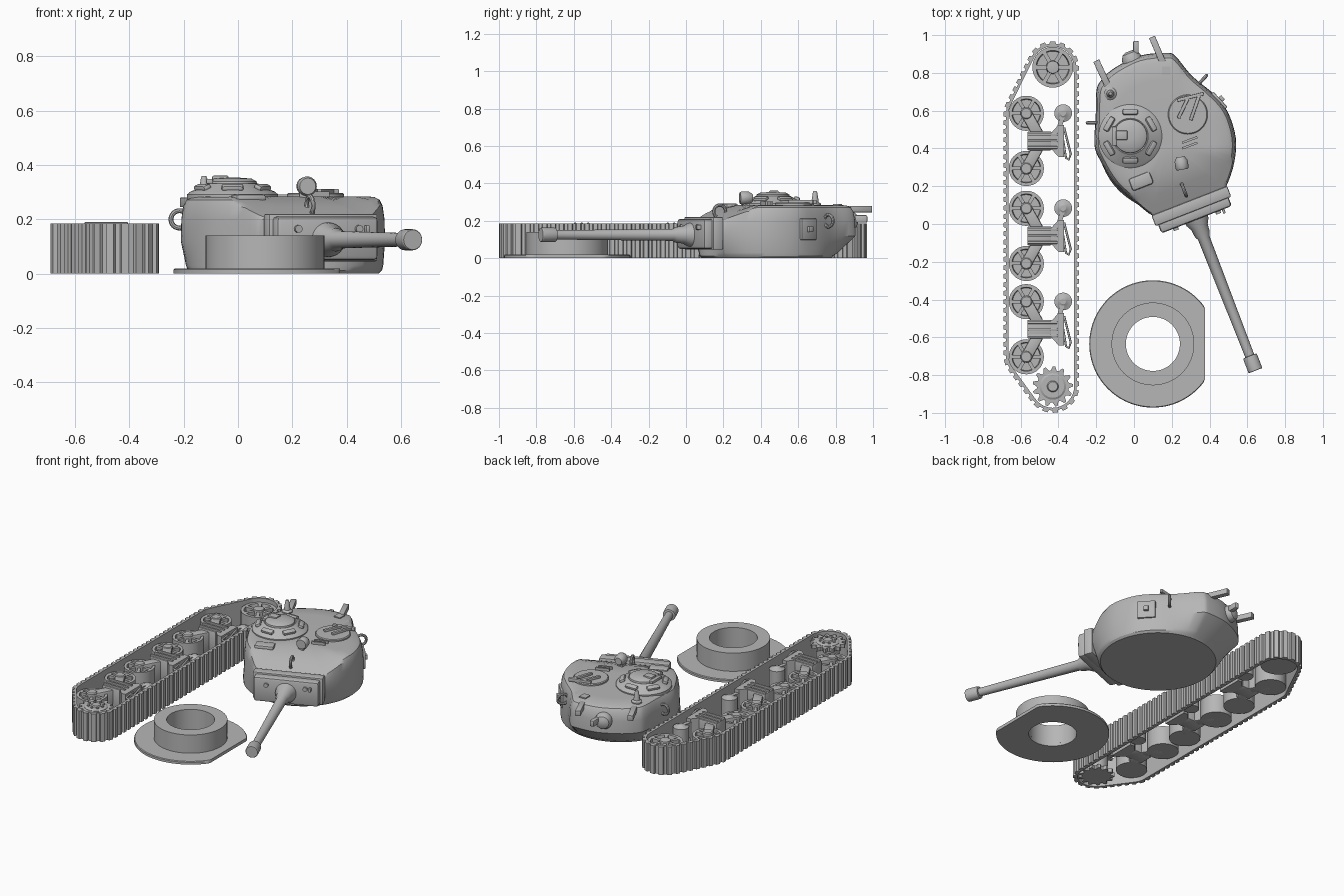
import bpy, bmesh, math
from math import pi, sin, cos, radians
from mathutils import Matrix, Vector, Euler, geometry

if "Cube" in bpy.data.objects:
    bpy.data.objects.remove(bpy.data.objects["Cube"], do_unlink=True)

grey = bpy.data.materials.new("plain_grey")
grey.use_nodes = True
grey.diffuse_color = (0.47, 0.47, 0.47, 1)
grey.node_tree.nodes["Principled BSDF"].inputs["Base Color"].default_value = (0.47, 0.47, 0.47, 1)
made = []


def place(loc, rot=(0, 0, 0)):
    return Matrix.Translation(loc) @ Euler(rot).to_matrix().to_4x4()


def finish(name, bm, matrix):
    bmesh.ops.recalc_face_normals(bm, faces=bm.faces)
    mesh = bpy.data.meshes.new(name)
    bm.to_mesh(mesh)
    bm.free()
    mesh.materials.append(grey)
    obj = bpy.data.objects.new(name, mesh)
    obj.matrix_world = matrix
    bpy.context.collection.objects.link(obj)
    made.append(obj)
    return obj


def loft(name, loops, matrix=Matrix(), cyclic=False):
    """Bridge equal loops of points; cap both ends, or join last to first."""
    bm = bmesh.new()
    rows = [[bm.verts.new(p) for p in loop] for loop in loops]
    n = len(rows[0])
    pairs = list(zip(rows, rows[1:])) + ([(rows[-1], rows[0])] if cyclic else [])
    for a, b in pairs:
        for i in range(n):
            j = (i + 1) % n
            bm.faces.new((a[i], a[j], b[j], b[i]))
    if not cyclic:
        bm.faces.new(rows[0])
        bm.faces.new(rows[-1])
    return finish(name, bm, matrix)


def lathe(name, profile, matrix, n=32, cyclic=False, max_x=9):
    turn = [2 * pi * i / n for i in range(n)]
    return loft(name, [[(min(r * cos(t), max_x), r * sin(t), z) for t in turn]
                       for r, z in profile], matrix, cyclic)


def box(name, size, matrix, bevel=0):
    bm = bmesh.new()
    bmesh.ops.create_cube(bm, size=1, matrix=Matrix.Diagonal((*size, 1)))
    if bevel:
        bmesh.ops.bevel(bm, geom=bm.edges[:], offset=bevel, segments=2, affect='EDGES', profile=0.5)
    return finish(name, bm, matrix)


def bar(name, p, q, width, z0, z1, bevel=0):
    p, q = Vector(p), Vector(q)
    d, m = q - p, (p + q) / 2
    return box(name, (d.length, width, z1 - z0),
               place((m.x, m.y, (z0 + z1) / 2), (0, 0, math.atan2(d.y, d.x))), bevel)


def torus(name, loc, rot, r, tube):
    prof = [(r + tube * cos(a * pi / 4), tube * sin(a * pi / 4)) for a in range(8)]
    return lathe(name, prof, place(loc, rot), 24, True)


def rod(name, points, radius):
    curve = bpy.data.curves.new(name, 'CURVE')
    curve.dimensions = '3D'
    curve.bevel_depth, curve.bevel_resolution, curve.use_fill_caps = radius, 2, True
    sp = curve.splines.new('POLY')
    sp.points.add(len(points) - 1)
    for pt, co in zip(sp.points, points):
        pt.co = (*co, 1)
    curve.materials.append(grey)
    bpy.context.collection.objects.link(bpy.data.objects.new(name, curve))


# --- Track belt, wrapped round the idler, sprocket and end wheels ---
IDLER, SPROCKET, WHEEL_X = Vector((-0.43, 0.83)), Vector((-0.43, -0.86)), -0.57
wraps = [(IDLER, 0.111), (SPROCKET, 0.113), (Vector((WHEEL_X, 0.585)), 0.094), (Vector((WHEEL_X, -0.70)), 0.094)]
cloud = [c + r * Vector((cos(a * pi / 36), sin(a * pi / 36))) for c, r in wraps for a in range(72)]
hull = [cloud[i] for i in geometry.convex_hull_2d(cloud)]
dist = [0]
for a, b in zip(hull, hull[1:] + hull[:1]):
    dist.append(dist[-1] + (b - a).length)


def along(s):
    s %= dist[-1]
    i = max(k for k in range(len(hull)) if dist[k] <= s)
    a, b = hull[i], hull[(i + 1) % len(hull)]
    d = (b - a).normalized()
    normal = Vector((d.y, -d.x))
    if normal.dot(a - Vector((-0.47, 0))) < 0:
        normal.negate()
    return a + d * (s - dist[i]), normal


LINKS, H = 92, 0.185
inner, outer = [], []
for k in range(LINKS):
    for frac, lift in ((0, 0.027), (0.5, 0.027), (0.58, 0.014), (0.92, 0.014)):
        p, nrm = along((k + frac) * dist[-1] / LINKS)
        inner.append(p)
        outer.append(p + nrm * lift)
loft("track_belt", [[(p.x, p.y, z) for p in ring] for ring, z in
                    ((outer, 0), (outer, H), (inner, H), (inner, 0))], cyclic=True)


# --- Wheels ---
def spoked_wheel(name, c, r, spokes, z0=0.03, z1=0.15):
    lathe(name, [(r, z0), (r, z1), (r * 0.82, z1), (r * 0.78, z1 - 0.025), (r * 0.34, z1 - 0.025),
                 (r * 0.3, z1 + 0.01), (r * 0.12, z1 + 0.012)], place((*c, 0)))
    for k in range(spokes):
        d = Vector((cos(2 * pi * k / spokes), sin(2 * pi * k / spokes)))
        bar(name + "_spoke", c + d * r * 0.25, c + d * r * 0.85, r * 0.2, z1 - 0.04, z1)


spoked_wheel("idler_wheel", IDLER, 0.108, 6, 0.02, 0.16)

# Drive sprocket: toothed plates on a drum
teeth = [SPROCKET + (0.107 if k % 4 < 2 else 0.085) * Vector((cos(k * pi / 26), sin(k * pi / 26))) for k in range(52)]
for z0, z1 in ((0.005, 0.03), (0.145, 0.17)):
    loft("sprocket_plate", [[(p.x, p.y, z) for p in teeth] for z in (z0, z1)])
lathe("sprocket_drum", [(0.07, 0.02), (0.07, 0.172), (0.06, 0.178), (0.03, 0.178), (0.025, 0.185), (0.01, 0.185)],
      place((*SPROCKET, 0)))
for k in range(8):
    lathe("sprocket_bolt", [(0.008, 0.17), (0.008, 0.184)],
          place((SPROCKET.x + 0.046 * cos(k * pi / 4), SPROCKET.y + 0.046 * sin(k * pi / 4), 0)), 8)

# --- Three suspension bogies, each with a wheel pair ---
for yc in (0.44, -0.063, -0.557):
    for s in (-1, 1):
        c = Vector((WHEEL_X, yc + s * 0.146))
        spoked_wheel("road_wheel", c, 0.093, 6)
        bar("bogie_arm", c, (-0.505, yc + s * 0.03), 0.06, 0.03, 0.168, 0.01)
        lathe("arm_end", [(0.032, 0.03), (0.032, 0.166), (0.026, 0.172)], place((*c, 0)), 20)
    box("bogie_bracket", (0.13, 0.1, 0.15), place((-0.5, yc, 0.105)), 0.008)
    for k in (-1, 0, 1):
        box("bracket_rib", (0.16, 0.014, 0.02), place((-0.485, yc + k * 0.035, 0.18)), 0.004)
    flare = [(-0.44, -0.04), (-0.40, -0.085), (-0.37, -0.085), (-0.37, 0.085), (-0.40, 0.085), (-0.44, 0.04)]
    loft("bogie_flange", [[(x, yc + y, z) for x, y in flare] for z in (0.03, 0.182)])
    lathe("return_roller", [(0.047, 0.03), (0.047, 0.15), (0.03, 0.155), (0.015, 0.165)],
          place((-0.375, yc + 0.147, 0)), 24)
    bar("roller_arm", (-0.375, yc + 0.147), (-0.40, yc + 0.05), 0.025, 0.06, 0.16)
    rod("track_skid", [(-0.37, yc + 0.07, 0.165), (-0.335, yc - 0.07, 0.165), (-0.345, yc - 0.1, 0.165),
                       (-0.36, yc - 0.09, 0.165), (-0.375, yc, 0.165)], 0.006)

# --- Ring stand with one flat side ---
STAND = place((0.1, -0.635, 0))
lathe("stand_flange", [(0.337, 0), (0.337, 0.015), (0.333, 0.02), (0.143, 0.02), (0.143, 0)], STAND, 96, True, 0.275)
lathe("stand_collar", [(0.219, 0.018), (0.219, 0.14), (0.143, 0.14), (0.143, 0.018)], STAND, 72, True)

# --- Turret shell: round base growing into the cast outline ---
TURRET = place((0.173, 0.43, 0), (0, 0, radians(21.3)))
key = [(0, -0.338), (0.18, -0.338), (0.215, -0.325), (0.293, -0.231), (0.35, -0.11), (0.36, 0.04), (0.315, 0.165),
       (0.25, 0.29), (0.21, 0.41), (0.17, 0.445), (0.03, 0.482), (-0.12, 0.468), (-0.21, 0.43), (-0.25, 0.385),
       (-0.3, 0.265), (-0.36, 0.13), (-0.362, 0.04), (-0.334, -0.107), (-0.26, -0.25), (-0.215, -0.325), (-0.18, -0.338)]
key = [Vector(p) for p in key]
outline = []
for i, p1 in enumerate(key):
    p0, p2, p3 = key[i - 1], key[(i + 1) % len(key)], key[(i + 2) % len(key)]
    for t in (0, 0.25, 0.5, 0.75):
        outline.append(0.5 * (2 * p1 + (p2 - p0) * t + (2 * p0 - 5 * p1 + 4 * p2 - p3) * t * t
                              + (3 * p1 - p0 - 3 * p2 + p3) * t ** 3))
shell = [[(*(p.normalized() * r).lerp(p, mix), z) for p in outline]
         for z, r, mix in ((0, 0.345, 0), (0.012, 0.357, 0), (0.03, 0.36, 0.2), (0.12, 0.36, 1))]
for z, s in ((0.2, 0.995), (0.25, 0.975), (0.272, 0.945), (0.283, 0.89), (0.285, 0.7), (0.286, 0.4), (0.286, 0.05)):
    shell.append([(p.x * s, p.y * s, min(z, 0.285 - 0.45 * max(0, -0.15 - p.y * s))) for p in outline])
loft("turret_shell", shell, TURRET)

# Gun shield and barrel
box("shield_frame", (0.43, 0.06, 0.175), TURRET @ place((0, -0.36, 0.133)), 0.008)
box("gun_shield", (0.4, 0.07, 0.16), TURRET @ place((0, -0.402, 0.13)), 0.015)
lathe("gun_barrel", [(0.068, 0), (0.062, 0.05), (0.046, 0.08), (0.042, 0.12), (0.032, 0.14), (0.025, 0.8),
                     (0.025, 0.81), (0.037, 0.812), (0.039, 0.82), (0.039, 0.89), (0.036, 0.895)],
      TURRET @ place((0, -0.4, 0.125), (pi / 2, 0, 0)))
for x in (-0.12, 0.12):
    lathe("shield_port", [(0.014, 0), (0.014, 0.04)], TURRET @ place((x, -0.41, 0.165), (pi / 2, 0, 0)), 16)
box("shield_peg", (0.014, 0.04, 0.025), TURRET @ place((0.15, -0.44, 0.165)), 0.003)

# Commander cupola with vision blocks and hatch
CUPOLA = Vector((-0.02, 0.465, 0.28))
lathe("cupola", [(0.168, -0.01), (0.168, 0.012), (0.155, 0.022), (0.105, 0.045), (0.095, 0.052), (0.09, 0.05),
                 (0.088, 0.06), (0.07, 0.07), (0.02, 0.074)], place(CUPOLA), 48)
for k in range(6):
    a = k * pi / 3 + pi / 6
    box("vision_block", (0.034, 0.082, 0.024),
        place(CUPOLA + Vector((0.128 * cos(a), 0.128 * sin(a), 0.037)), (0, radians(22), a)), 0.01)
box("cupola_periscope", (0.06, 0.05, 0.022), place(CUPOLA + Vector((-0.045, 0.005, 0.07))), 0.005)
box("hatch_hinge", (0.025, 0.1, 0.018), place(CUPOLA + Vector((-0.085, 0, 0.06))), 0.004)

# Loader hatch with its handle
lathe("loader_hatch", [(0.105, 0.27), (0.105, 0.293), (0.1, 0.298)], place((0.285, 0.58, 0)), 40)
for p, q in (((0.23, 0.655), (0.37, 0.69)), ((0.285, 0.665), (0.235, 0.56)), ((0.345, 0.68), (0.30, 0.55))):
    bar("hatch_handle", p, q, 0.018, 0.29, 0.312, 0.003)

# Roof fittings
lathe("roof_light", [(0.022, 0), (0.034, 0.02), (0.036, 0.055), (0.03, 0.068)],
      place((0.245, 0.355, 0.322), (pi / 2, 0, radians(10))), 24)
box("light_foot", (0.04, 0.04, 0.05), place((0.245, 0.32, 0.295)), 0.005)
box("roof_vent", (0.12, 0.07, 0.03), TURRET @ place((-0.2, -0.14, 0.278)), 0.012)
for k in (0, 1):
    bar("roof_plate", (0.255, 0.40 + k * 0.03), (0.335, 0.43 + k * 0.03), 0.012, 0.28, 0.302)
lathe("aerial_base", [(0.033, 0.27), (0.033, 0.29), (0.02, 0.3), (0.012, 0.35), (0.008, 0.36)],
      place((-0.125, 0.69, 0)), 16)
box("rear_roof_pad", (0.045, 0.05, 0.012), place((0.17, 0.81, 0.285)))
torus("front_lifting_eye", (0.265, 0.18, 0.25), (pi / 2, 0, radians(111)), 0.034, 0.009)

# Side and rear fittings
torus("left_lifting_eye", (-0.215, 0.535, 0.2), (pi / 2, 0, 0), 0.032, 0.009)
torus("right_lifting_eye", (0.362, 0.762, 0.2), (pi / 2, 0, radians(48)), 0.032, 0.009)
box("side_port", (0.03, 0.11, 0.115), place((0.447, 0.65, 0.155), (0, 0, radians(43))), 0.006)
box("side_port_latch", (0.02, 0.03, 0.03), place((0.464, 0.665, 0.155), (0, 0, radians(43))), 0.004)
bar("rear_bracket_left", (-0.2, 0.865), (-0.14, 0.735), 0.034, 0.245, 0.28, 0.003)
bar("rear_bracket_right", (0.095, 0.99), (0.155, 0.85), 0.034, 0.245, 0.28, 0.003)
lathe("rear_vent_dome", [(0.052, 0), (0.052, 0.03), (0.04, 0.052), (0.018, 0.063)],
      place((-0.005, 0.855, 0.2), (-pi / 2, 0, radians(21))), 24)
box("rear_stub", (0.03, 0.07, 0.04), place((0.01, 0.935, 0.21)), 0.008)

# Smooth shading with sharp edges kept
for obj in bpy.context.selected_objects:
    obj.select_set(False)
for obj in made:
    obj.select_set(True)
bpy.context.view_layer.objects.active = made[0]
bpy.ops.object.shade_smooth_by_angle(angle=radians(30))
